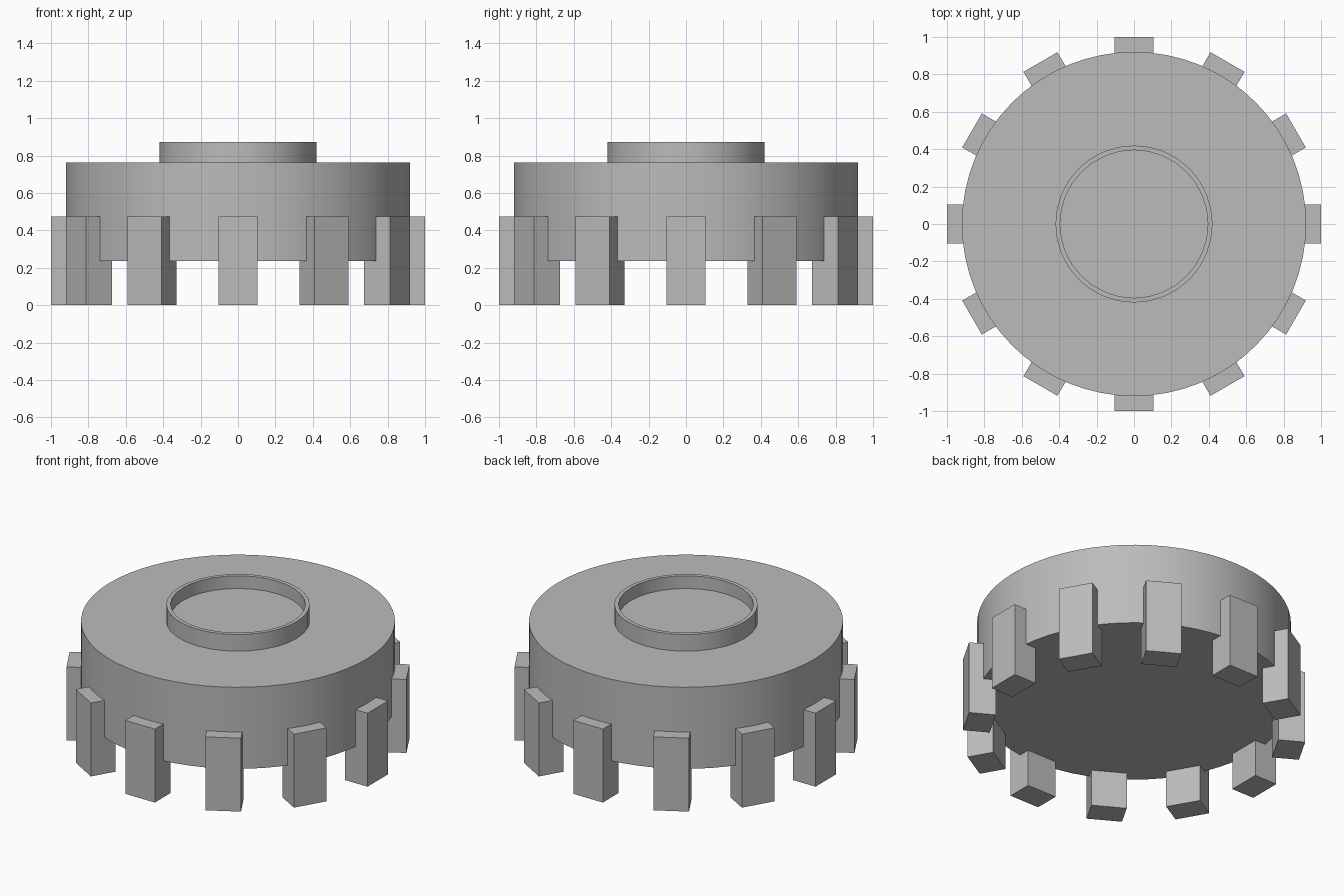
import bpy, bmesh, math
from mathutils import Matrix

cube = bpy.data.objects.get("Cube")
if cube:
    bpy.data.objects.remove(cube, do_unlink=True)

grey = bpy.data.materials.new("plain grey")
grey.use_nodes = True
colour = (0.5, 0.5, 0.5, 1)
grey.diffuse_color = colour
grey.node_tree.nodes["Principled BSDF"].inputs["Base Color"].default_value = colour


def finish(name, bm, smooth=False):
    mesh = bpy.data.meshes.new(name)
    bmesh.ops.recalc_face_normals(bm, faces=bm.faces)
    bm.to_mesh(mesh)
    bm.free()
    mesh.materials.append(grey)
    obj = bpy.data.objects.new(name, mesh)
    bpy.context.collection.objects.link(obj)
    if smooth:
        bpy.ops.object.select_all(action="DESELECT")
        obj.select_set(True)
        bpy.context.view_layer.objects.active = obj
        bpy.ops.object.shade_smooth_by_angle(angle=math.radians(30))
    return obj


def lathe(name, profile, sides):
    """Revolve a (radius, height) profile; open ends are capped."""
    bm = bmesh.new()
    rings = [[bm.verts.new((r * math.cos(math.tau * i / sides),
                            r * math.sin(math.tau * i / sides), z))
              for i in range(sides)] for r, z in profile]
    for low, high in zip(rings, rings[1:]):
        for i in range(sides):
            j = (i + 1) % sides
            bm.faces.new((low[i], low[j], high[j], high[i]))
    bm.faces.new(rings[0])
    bm.faces.new(rings[-1])
    return finish(name, bm, True)


# Drum body
lathe("drum_body", [(0.92, 0.237), (0.92, 0.764)], 64)

# Raised collar with a shallow recessed floor
lathe("top_collar", [(0.42, 0.76), (0.42, 0.872), (0.395, 0.872), (0.395, 0.79)], 32)

# Twelve feet around the rim
inner, outer, width, height = 0.84, 1.0, 0.21, 0.475
for k in range(12):
    bm = bmesh.new()
    place = (Matrix.Rotation(math.tau * k / 12, 4, "Z")
             @ Matrix.Translation(((inner + outer) / 2, 0, height / 2))
             @ Matrix.Diagonal((outer - inner, width, height, 1)))
    bmesh.ops.create_cube(bm, size=1, matrix=place)
    finish(f"rim_foot_{k + 1}", bm)
